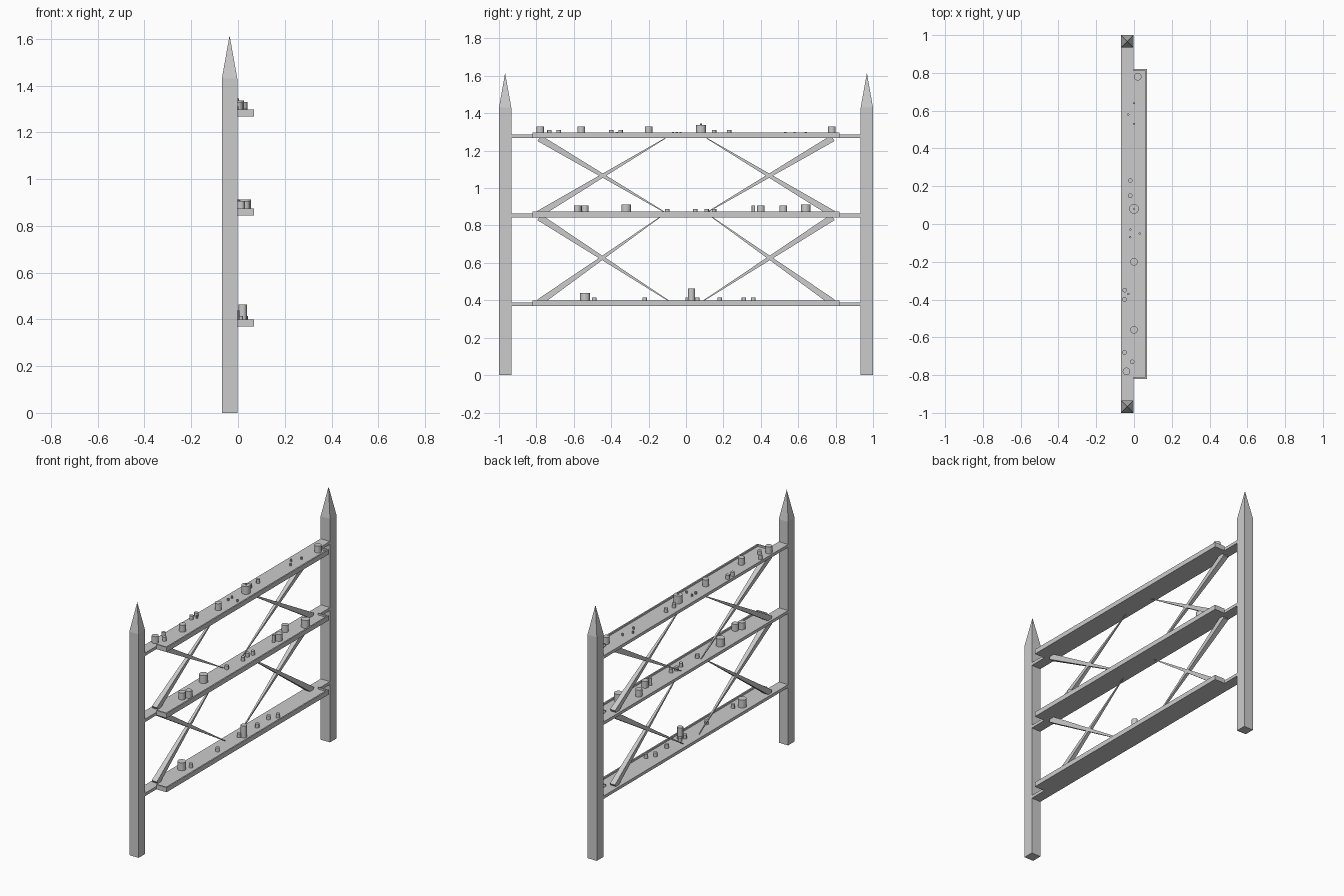
import bpy, bmesh
from mathutils import Vector

cube = bpy.data.objects.get("Cube")
if cube:
    bpy.data.objects.remove(cube)

grey = bpy.data.materials.new("plain_grey")
grey.use_nodes = True
color = (0.6, 0.6, 0.6, 1)
grey.diffuse_color = color
grey.node_tree.nodes["Principled BSDF"].inputs["Base Color"].default_value = color

BACK, INNER, OUTER = -0.069, -0.003, 0.069   # depth of posts and trays
POST = 0.066
HALF_TRAY, RIM = 0.82, 0.009
FLOOR, LIP = 0.019, 0.03                     # heights above the tray underside
MID_X = (BACK + INNER) / 2


def finish(name, bm):
    bmesh.ops.recalc_face_normals(bm, faces=bm.faces)
    mesh = bpy.data.meshes.new(name)
    bm.to_mesh(mesh)
    bm.free()
    mesh.materials.append(grey)
    obj = bpy.data.objects.new(name, mesh)
    bpy.context.collection.objects.link(obj)
    return obj


def loft(bm, rings):
    """Skin a closed solid through rings of equal length."""
    rows = [[bm.verts.new(p) for p in ring] for ring in rings]
    n = len(rows[0])
    for a, b in zip(rows, rows[1:]):
        for i in range(n):
            j = (i + 1) % n
            bm.faces.new((a[i], a[j], b[j], b[i]))
    bm.faces.new(rows[0])
    bm.faces.new(rows[-1])


def box(bm, x0, x1, y0, y1, z0, z1):
    loft(bm, [[(x0, y0, z), (x1, y0, z), (x1, y1, z), (x0, y1, z)] for z in (z0, z1)])


# Pointed end posts
for side, label in ((-1, "front"), (1, "back")):
    bm = bmesh.new()
    y = side * (1 - POST / 2)
    h = POST / 2
    box(bm, BACK, INNER, y - h, y + h, 0, 1.43)
    top = [f for f in bm.faces if f.calc_center_median().z > 1.4]
    tip = bmesh.ops.poke(bm, faces=top)["verts"][0]
    tip.co.z = 1.615
    finish(label + "_post", bm)

# Rimmed trays on their rails
levels = {"bottom": 0.37, "middle": 0.844, "top": 1.267}
for label, z in levels.items():
    bm = bmesh.new()
    end = 1 - POST
    outline = [(BACK, -end), (INNER, -end), (INNER, -HALF_TRAY), (OUTER, -HALF_TRAY),
               (OUTER, HALF_TRAY), (INNER, HALF_TRAY), (INNER, end), (BACK, end)]
    loft(bm, [[(x, y, h) for x, y in outline] for h in (z, z + FLOOR)])
    box(bm, OUTER - RIM, OUTER, -HALF_TRAY, HALF_TRAY, z + FLOOR, z + LIP)
    for s in (-1, 1):
        y0, y1 = sorted((s * HALF_TRAY, s * (HALF_TRAY - RIM)))
        box(bm, INNER, OUTER - RIM, y0, y1, z + FLOOR, z + LIP)
    finish(label + "_tray", bm)


# Crossed braces, thick at the posts and thin toward the middle
def brace(name, start, stop):
    start, stop = Vector(start), Vector(stop)
    across = (stop - start).cross(Vector((1, 0, 0))).normalized()
    rings = []
    for p, r in ((start, 0.018), (stop, 0.002)):
        u, v = Vector((r, 0, 0)), across * r
        rings.append([p + u + v, p - u + v, p - u - v, p + u - v])
    bm = bmesh.new()
    loft(bm, rings)
    finish(name, bm)


bays = (("lower", "bottom", "middle", 0.14, 0.08), ("upper", "middle", "top", 0.11, 0.10))
for bay, low, high, top_y, low_y in bays:
    z0, z1 = levels[low] + FLOOR, levels[high]
    for s, side in ((-1, "front"), (1, "back")):
        brace(f"{bay}_{side}_rising_brace", (MID_X, s * 0.785, z0), (MID_X, s * top_y, z1))
        brace(f"{bay}_{side}_falling_brace", (MID_X, s * 0.785, z1), (MID_X, s * low_y, z0))

# Round goods: kind -> radius, height
kinds = {"bead": (0.006, 0.015), "cup": (0.012, 0.025), "jar": (0.02, 0.044),
         "pot": (0.026, 0.05), "bottle": (0.018, 0.075), "vial": (0.01, 0.045)}
goods = {
    "top": {
        "bead": [(0, 0.64), (-0.03, 0.58), (0, 0.53), (-0.02, -0.03), (-0.02, -0.07),
                 (0.03, -0.05), (-0.03, -0.37)],
        "cup": [(-0.02, 0.23), (-0.02, 0.15), (-0.05, -0.35), (-0.05, -0.4),
                (-0.05, -0.68), (-0.01, -0.73)],
        "jar": [(0.02, 0.78), (0, -0.2), (0, -0.56), (-0.04, -0.78)],
        "pot": [(0, 0.08)]},
    "middle": {
        "cup": [(-0.01, -0.1), (0, 0.05), (-0.01, 0.11), (0, 0.15)],
        "jar": [(0.01, -0.58), (0.03, -0.54), (0.01, 0.4), (-0.03, 0.52)],
        "pot": [(-0.02, -0.32), (0.03, 0.64)],
        "vial": [(0, 0.36)]},
    "bottom": {
        "cup": [(0.01, -0.49), (0.01, -0.22), (0, 0.01), (0, 0.06), (0.01, 0.18),
                (0, 0.31), (0.03, 0.36)],
        "pot": [(-0.02, -0.54)],
        "bottle": [(0.02, 0.03)]},
}


def cylinder(bm, x, y, z, r, h):
    made = bmesh.ops.create_cone(bm, cap_ends=True, segments=20, radius1=r, radius2=r, depth=h)
    bmesh.ops.translate(bm, verts=made["verts"], vec=(x, y, z + h / 2))


for level, groups in goods.items():
    z = levels[level] + FLOOR
    for kind, spots in groups.items():
        r, h = kinds[kind]
        bm = bmesh.new()
        for x, y in spots:
            cylinder(bm, x, y, z, r, h)
            if level == "top" and kind == "pot":     # lid knob
                cylinder(bm, x, y, z + h, 0.005, 0.008)
        finish(f"{level}_{kind}s", bm)
